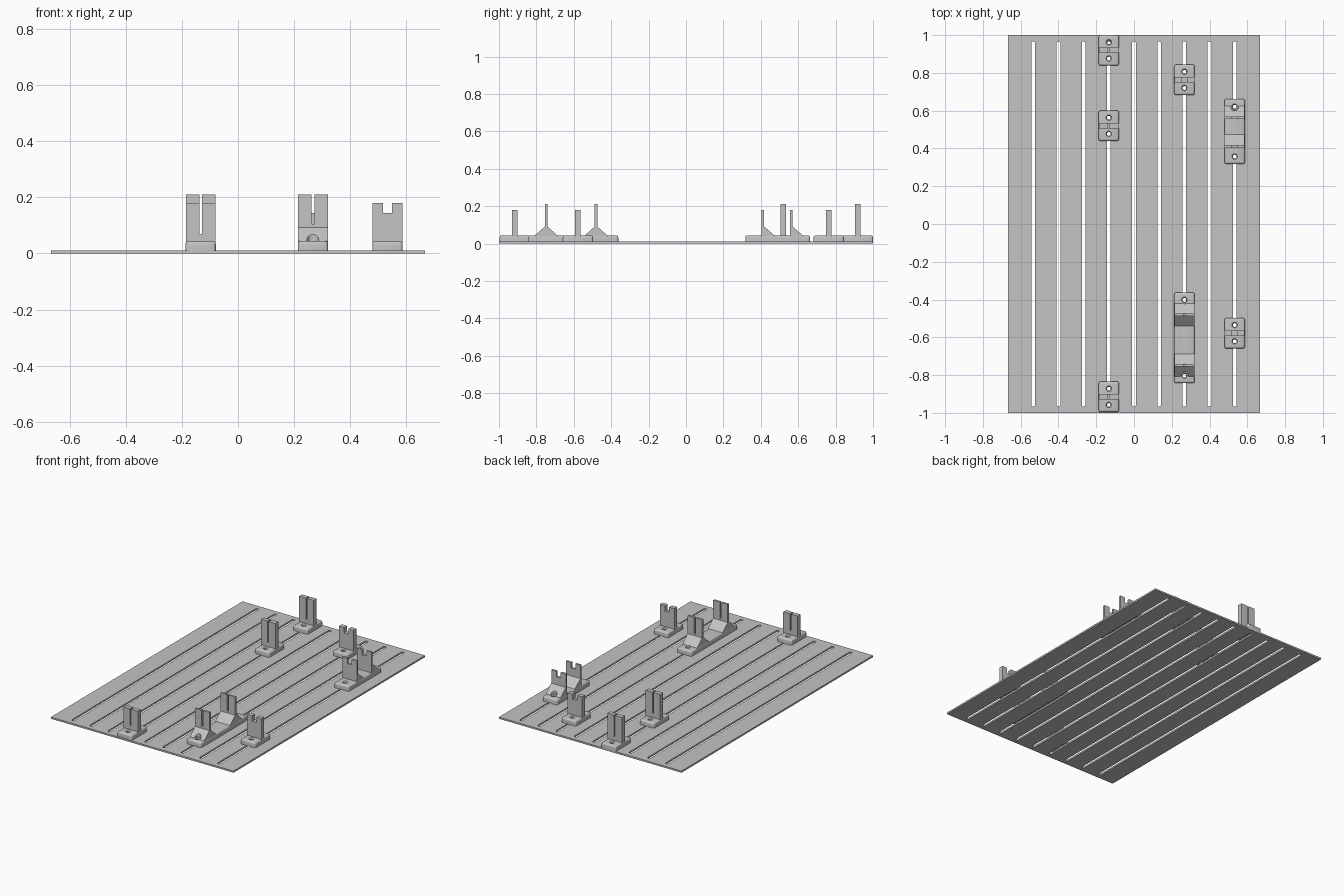
import bpy, bmesh, math
from mathutils import Matrix

cube = bpy.data.objects.get("Cube")
if cube:
    bpy.data.objects.remove(cube, do_unlink=True)

grey = bpy.data.materials.new("light grey")
grey.use_nodes = True
colour = (0.55, 0.55, 0.55, 1)
grey.diffuse_color = colour
grey.node_tree.nodes["Principled BSDF"].inputs["Base Color"].default_value = colour

PLATE = 0.011      # plate thickness
FOOT = 0.044       # top of the bracket feet
WIDTH = 0.108      # bracket width


def finish(name, bm):
    bmesh.ops.recalc_face_normals(bm, faces=bm.faces)
    mesh = bpy.data.meshes.new(name)
    bm.to_mesh(mesh)
    bm.free()
    mesh.materials.append(grey)
    obj = bpy.data.objects.new(name, mesh)
    bpy.context.collection.objects.link(obj)
    return obj


def add_box(bm, x0, x1, y0, y1, z0, z1):
    m = Matrix.Translation(((x0 + x1) / 2, (y0 + y1) / 2, (z0 + z1) / 2))
    m = m @ Matrix.Diagonal((x1 - x0, y1 - y0, z1 - z0, 1))
    return bmesh.ops.create_cube(bm, size=1, matrix=m)["verts"]


def add_prism(bm, points, offset):
    face = bm.faces.new([bm.verts.new(p) for p in points])
    new = bmesh.ops.extrude_face_region(bm, geom=[face])["geom"]
    bmesh.ops.translate(bm, vec=offset,
                        verts=[v for v in new if isinstance(v, bmesh.types.BMVert)])


def add_cone(bm, x, y, z0, z1, r0, r1):
    bmesh.ops.create_cone(bm, cap_ends=True, segments=24, radius1=r0, radius2=r1,
                          depth=z1 - z0, matrix=Matrix.Translation((x, y, (z0 + z1) / 2)))


def cut(obj, bm):
    cutter = finish("cutter", bm)
    cutter.hide_render = True
    mod = obj.modifiers.new("cut", 'BOOLEAN')
    mod.operation, mod.solver, mod.object = 'DIFFERENCE', 'EXACT', cutter
    bpy.context.view_layer.objects.active = obj
    bpy.ops.object.modifier_apply(modifier=mod.name)
    bpy.data.objects.remove(cutter, do_unlink=True)


def smooth(obj):
    bpy.ops.object.select_all(action='DESELECT')
    obj.select_set(True)
    bpy.context.view_layer.objects.active = obj
    bpy.ops.object.shade_smooth_by_angle(angle=math.radians(35))


def make_foot(name, x, y0, y1, holes):
    # rounded block with countersunk screw holes
    bm = bmesh.new()
    add_box(bm, x - WIDTH / 2, x + WIDTH / 2, y0, y1, PLATE, FOOT)
    edges = [e for e in bm.edges if max(v.co.z for v in e.verts) > FOOT - 0.001]
    bmesh.ops.bevel(bm, geom=edges, offset=0.011, segments=4, profile=0.5, affect='EDGES')
    foot = finish(name, bm)
    for r0, r1, z0, z1 in ((0.01, 0.01, 0, 0.06), (0.004, 0.016, FOOT - 0.012, FOOT + 0.001)):
        bm = bmesh.new()
        for y in holes:
            add_cone(bm, x, y, z0, z1, r0, r1)
        cut(foot, bm)
    smooth(foot)


def make_post(name, x, y, thick, top, slot, slot_floor):
    # upright blade with a slot open at the top
    w, s = WIDTH / 2 - 0.001, slot / 2
    outline = [(-w, FOOT - 0.01), (w, FOOT - 0.01), (w, top), (s, top),
               (s, slot_floor), (-s, slot_floor), (-s, top), (-w, top)]
    bm = bmesh.new()
    add_prism(bm, [(x + px, y - thick / 2, pz) for px, pz in outline], (0, thick, 0))
    finish(name, bm)


def make_ramp(name, x, y, toe, hole):
    # sloped buttress from the post down to the foot
    w = WIDTH / 2 - 0.001
    bm = bmesh.new()
    add_prism(bm, [(x - w, y, FOOT - 0.005), (x - w, toe, FOOT - 0.005),
                   (x - w, toe, FOOT), (x - w, y, 0.098)], (2 * w, 0, 0))
    ramp = finish(name, bm)
    if hole is not None:
        bm = bmesh.new()
        add_cone(bm, x, hole, 0, 0.12, 0.021, 0.021)
        cut(ramp, bm)


# slotted base plate
bm = bmesh.new()
add_box(bm, -0.667, 0.667, -1, 1, 0, PLATE)
plate = finish("base_plate", bm)
bm = bmesh.new()
for i in range(-4, 5):
    outline = []
    for k in range(18):
        side = 1 if k < 9 else -1
        a = math.pi * (k % 9) / 8 + (0 if side > 0 else math.pi)
        outline.append((i * 0.1333 + 0.01 * math.cos(a),
                        side * 0.957 + 0.01 * math.sin(a), -0.05))
    add_prism(bm, outline, (0, 0, 0.1))
cut(plate, bm)

# single brackets: x, y, top, slot width, slot floor
singles = [(-0.133, 0.919, 0.211, 0.008, 0.07),
           (-0.133, 0.52, 0.211, 0.008, 0.07),
           (-0.133, -0.915, 0.18, 0.008, 0.07),
           (0.267, 0.763, 0.18, 0.032, 0.145),
           (0.533, -0.578, 0.18, 0.032, 0.145)]
for n, (x, y, top, slot, floor) in enumerate(singles, 1):
    make_foot(f"single_foot_{n}", x, y - 0.081, y + 0.081, (y - 0.043, y + 0.043))
    make_post(f"single_post_{n}", x, y, 0.03, top, slot, floor)

# long bracket with buttresses on both sides of each post
make_foot("long_foot", 0.267, -0.843, -0.362, (-0.803, -0.402))
for n, (y, south, north) in enumerate(((-0.748, -0.803, None), (-0.481, None, -0.402)), 1):
    make_post(f"long_post_{n}", 0.267, y, 0.014, 0.211, 0.01, 0.105)
    make_ramp(f"long_south_ramp_{n}", 0.267, y, y - 0.06, south)
    make_ramp(f"long_north_ramp_{n}", 0.267, y, y + 0.06, north)

# medium bracket with a buttress behind each post
make_foot("medium_foot", 0.533, 0.317, 0.663, (0.357, 0.621))
for n, (y, hole) in enumerate(((0.41, None), (0.562, 0.621)), 1):
    make_post(f"medium_post_{n}", 0.533, y, 0.014, 0.18, 0.032, 0.145)
    make_ramp(f"medium_ramp_{n}", 0.533, y, y + 0.063, hole)
